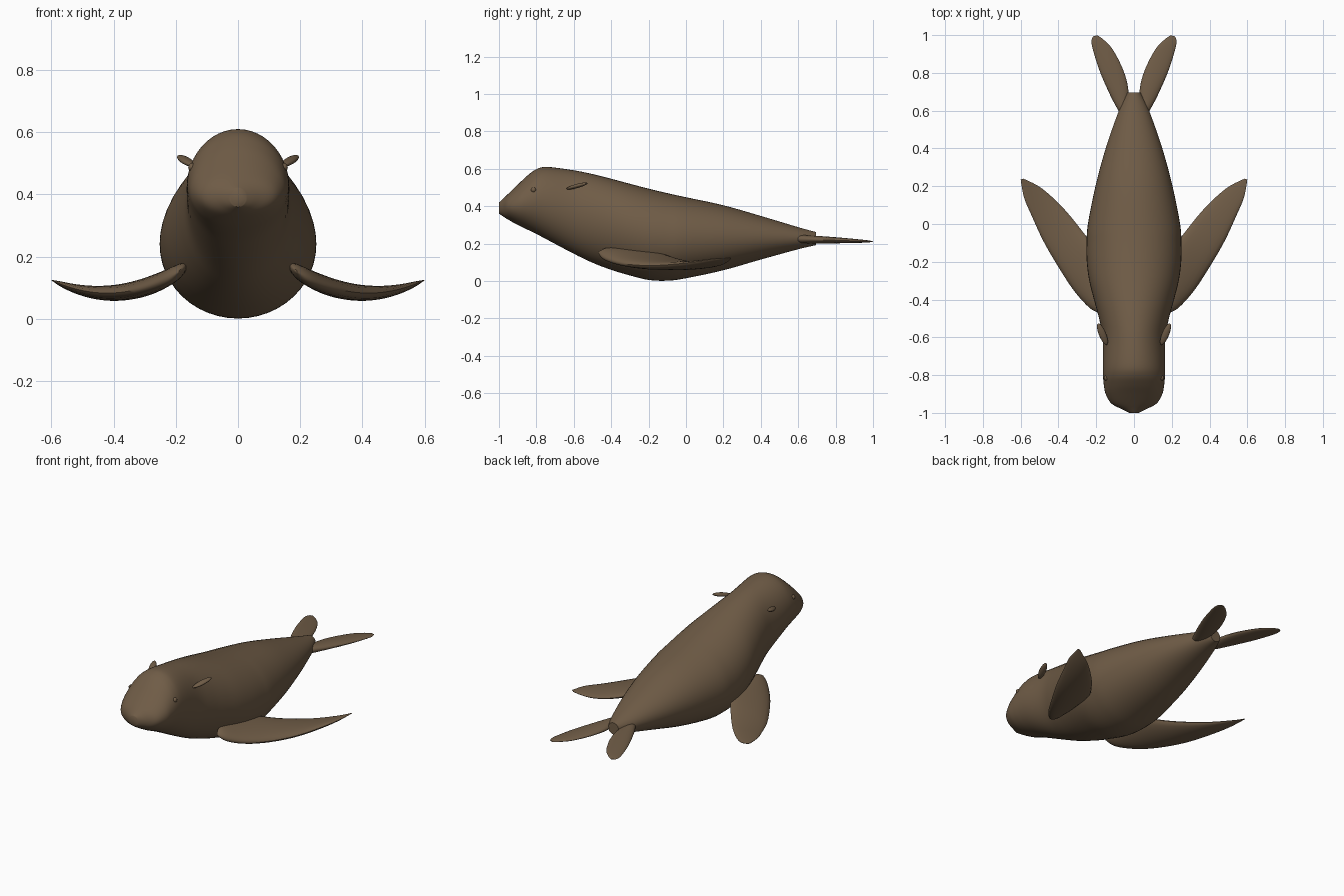
import bpy, bmesh, math
from mathutils import Vector

cube = bpy.data.objects.get("Cube")
if cube:
    bpy.data.objects.remove(cube)

brown = bpy.data.materials.new("brown hide")
brown.use_nodes = True
colour = (0.16, 0.107, 0.062, 1)
brown.diffuse_color = colour
bsdf = brown.node_tree.nodes["Principled BSDF"]
bsdf.inputs["Base Color"].default_value = colour
bsdf.inputs["Roughness"].default_value = 0.7


def smooth_rows(rows, steps=5):
    """Catmull-Rom interpolation of a list of equal-length tuples."""
    out = []
    for i in range(len(rows) - 1):
        a, b, c, d = (rows[max(0, min(len(rows) - 1, i + k))] for k in (-1, 0, 1, 2))
        for s in range(steps):
            t = s / steps
            out.append([0.5 * (2 * q + (r - p) * t + (2 * p - 5 * q + 4 * r - u) * t**2
                               + (3 * q - p - 3 * r + u) * t**3)
                        for p, q, r, u in zip(a, b, c, d)])
    return out + [list(rows[-1])]


def finish(name, bm):
    bmesh.ops.recalc_face_normals(bm, faces=bm.faces)
    mesh = bpy.data.meshes.new(name)
    bm.to_mesh(mesh)
    bm.free()
    obj = bpy.data.objects.new(name, mesh)
    bpy.context.collection.objects.link(obj)
    mesh.materials.append(brown)
    bpy.ops.object.select_all(action="DESELECT")
    obj.select_set(True)
    bpy.context.view_layer.objects.active = obj
    bpy.ops.object.shade_smooth_by_angle(angle=math.radians(50))
    return obj


def loft(name, rings):
    """Skin closed rings of points and cap both ends."""
    bm = bmesh.new()
    loops = [[bm.verts.new(p) for p in ring] for ring in rings]
    n = len(loops[0])
    for a, b in zip(loops, loops[1:]):
        for i in range(n):
            j = (i + 1) % n
            bm.faces.new((a[i], a[j], b[j], b[i]))
    bm.faces.new(loops[0])
    bm.faces.new(loops[-1])
    return finish(name, bm)


def circle(n):
    return [(math.cos(i * math.tau / n), math.sin(i * math.tau / n)) for i in range(n)]


def flipper(name, side, stations, height):
    """Leaf blade: each station holds outer x, y, inner x, y and half thickness."""
    rings = []
    for ox, oy, ix, iy, thick in smooth_rows(stations):
        ring = []
        for c, s in circle(20):
            x = (ox + ix) / 2 + c * (ox - ix) / 2
            y = (oy + iy) / 2 + c * (oy - iy) / 2
            ring.append((side * x, y, height(x, y) + s * thick))
        rings.append(ring)
    return loft(name, rings)


def ellipsoid(name, centre, radii, direction):
    bm = bmesh.new()
    bmesh.ops.create_uvsphere(bm, u_segments=20, v_segments=12, radius=1)
    bmesh.ops.scale(bm, vec=radii, verts=bm.verts)
    obj = finish(name, bm)
    obj.location = centre
    obj.rotation_euler = Vector(direction).to_track_quat("Y", "Z").to_euler()
    return obj


# Body: y, top, bottom, half width
body = [
    (-1.0, 0.42, 0.36, 0.025), (-0.98, 0.438, 0.347, 0.065), (-0.95, 0.467, 0.328, 0.12),
    (-0.9, 0.515, 0.30, 0.15), (-0.85, 0.562, 0.276, 0.16), (-0.8, 0.598, 0.252, 0.164),
    (-0.74, 0.61, 0.22, 0.165), (-0.6, 0.592, 0.146, 0.165), (-0.5, 0.572, 0.098, 0.185),
    (-0.4, 0.547, 0.06, 0.212), (-0.3, 0.52, 0.03, 0.237), (-0.2, 0.494, 0.006, 0.25),
    (-0.1, 0.47, 0.002, 0.251), (0, 0.448, 0.015, 0.244), (0.2, 0.405, 0.058, 0.204),
    (0.4, 0.348, 0.115, 0.15), (0.6, 0.288, 0.17, 0.08), (0.695, 0.262, 0.192, 0.035),
]
loft("body", [[(w * c, y, (top + low) / 2 + s * (top - low) / 2) for c, s in circle(48)]
              for y, top, low, w in smooth_rows(body)])

# Flipper outlines
front = [
    (0.19, -0.47, 0.18, -0.46, 0.004), (0.24, -0.44, 0.165, -0.41, 0.025),
    (0.32, -0.35, 0.17, -0.28, 0.03), (0.405, -0.22, 0.205, -0.14, 0.03),
    (0.48, -0.09, 0.28, -0.03, 0.026), (0.54, 0.04, 0.38, 0.09, 0.02),
    (0.582, 0.14, 0.49, 0.19, 0.012), (0.6, 0.235, 0.585, 0.24, 0.002),
]
rear = [
    (0.07, 0.58, 0.05, 0.58, 0.004), (0.088, 0.61, 0.035, 0.62, 0.02),
    (0.125, 0.68, 0.03, 0.71, 0.02), (0.178, 0.8, 0.055, 0.81, 0.016),
    (0.214, 0.91, 0.11, 0.92, 0.01), (0.225, 0.965, 0.16, 0.975, 0.006),
    (0.217, 0.993, 0.195, 0.999, 0.002),
]

for side, label in ((1, "left"), (-1, "right")):
    flipper(label + "_front_flipper", side, front, lambda x, y: 0.083 + 1.3 * (x - 0.42) ** 2)
    flipper(label + "_rear_flipper", side, rear, lambda x, y: 0.225 - 0.035 * (y - 0.6))
    # Ear and eye
    ellipsoid(label + "_ear", (side * 0.167, -0.583, 0.508), (0.019, 0.063, 0.011),
              (side * 0.045, 0.11, 0.03))
    ellipsoid(label + "_eye", (side * 0.146, -0.815, 0.487), (0.014, 0.014, 0.014), (0, 1, 0))
